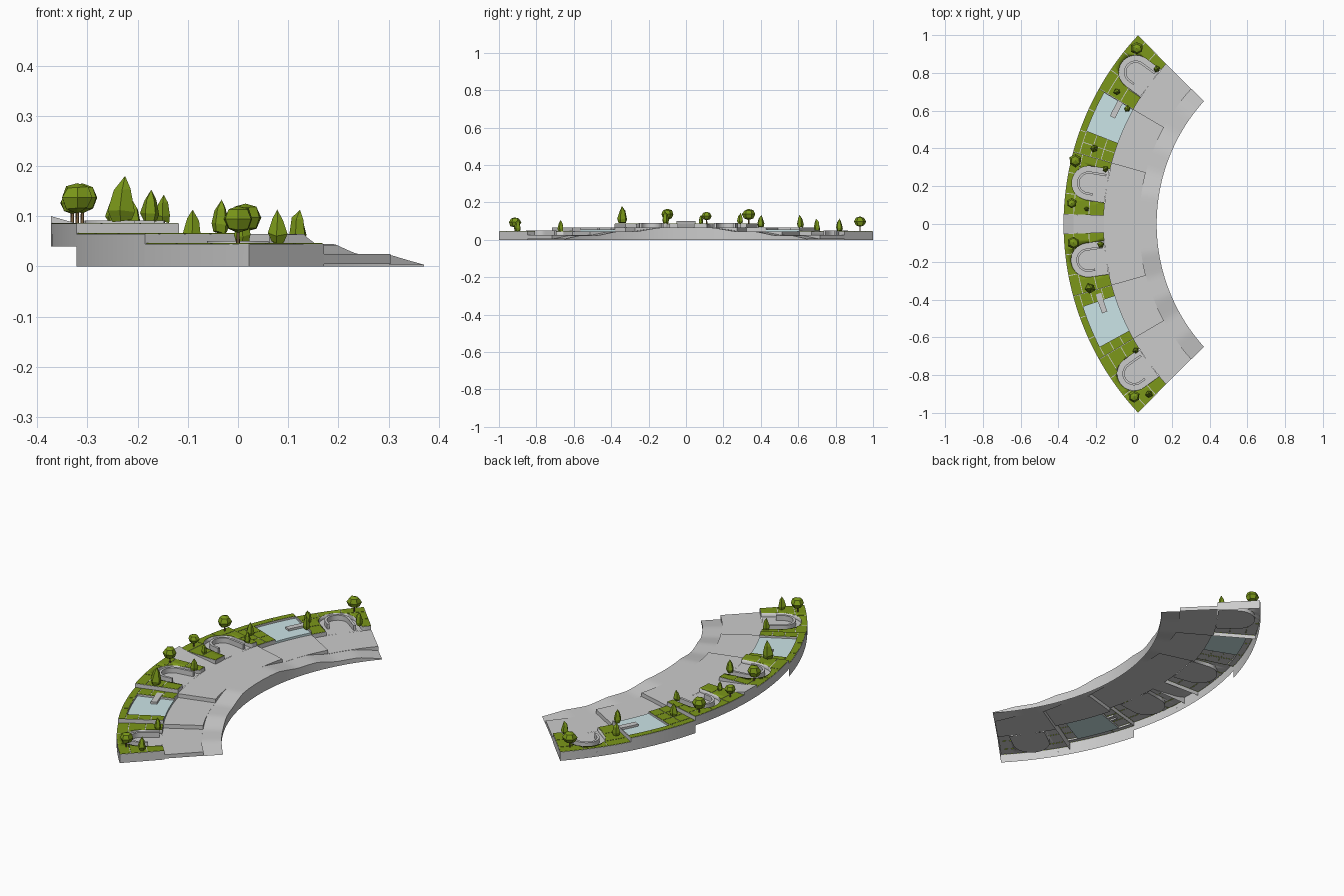
import bpy, bmesh, math, random
from mathutils import Vector, Matrix

if "Cube" in bpy.data.objects:
    bpy.data.objects.remove(bpy.data.objects["Cube"])

random.seed(4)
CX = 1.09                                  # centre of the arc on the x axis
R_IN, R_LANE, R_MID, R_POOL, R_OUT = 0.97, 1.063, 1.25, 1.428, 1.463
T1, T2, T3 = 15.0, 29.0, 42.6              # terrace limits in degrees
STEP = 0.02


def material(name, col):
    m = bpy.data.materials.new(name)
    m.diffuse_color = (*col, 1)
    m.use_nodes = True
    m.node_tree.nodes["Principled BSDF"].inputs["Base Color"].default_value = m.diffuse_color
    return m


GRASS = material("grass", (0.2, 0.31, 0.01))
WATER = material("water", (0.6, 0.78, 0.8))
LEAF = material("leaf", (0.2, 0.32, 0.01))
BARK = material("bark", (0.2, 0.12, 0.05))


def polar(r, t, z=0):
    a = math.radians(t * (1 + 0.047 * (r - 1.215)))
    return Vector((CX - r * math.cos(a), r * math.sin(a), z))


def finish(bm, name, mat=None, smooth=True):
    bmesh.ops.dissolve_degenerate(bm, dist=1e-5, edges=bm.edges[:])
    bmesh.ops.recalc_face_normals(bm, faces=bm.faces[:])
    me = bpy.data.meshes.new(name)
    bm.to_mesh(me)
    bm.free()
    ob = bpy.data.objects.new(name, me)
    bpy.context.collection.objects.link(ob)
    if mat:
        me.materials.append(mat)
    if smooth:
        bpy.ops.object.select_all(action='DESELECT')
        ob.select_set(True)
        bpy.context.view_layer.objects.active = ob
        bpy.ops.object.shade_smooth_by_angle(angle=math.radians(20))
    return ob


def height(h, r, t):
    return h(r, t) if callable(h) else h


def add_shell(bm, r0, r1, t0, t1, top, inner=None, outer=None, start=None, end=None, base=None):
    """Curved deck; each given side gets a wall down to that height, base closes it."""
    if base is not None:
        inner = outer = start = end = base
    n = max(1, round((t1 - t0) / 1.2))
    ts = [t0 + (t1 - t0) * i / n for i in range(n + 1)]

    def rail(r, h):
        return [bm.verts.new(polar(r, t, height(h, r, t))) for t in ts]

    def strip(a, b):
        for i in range(n):
            bm.faces.new((a[i], a[i + 1], b[i + 1], b[i]))
    hi0, hi1 = rail(r0, top), rail(r1, top)
    strip(hi0, hi1)
    lo0 = rail(r0, inner) if inner is not None else None
    lo1 = rail(r1, outer) if outer is not None else None
    if lo0:
        strip(lo0, hi0)
    if lo1:
        strip(hi1, lo1)
    if base is not None:
        strip(lo1, lo0)
    for i, z in ((0, start), (-1, end)):
        if z is not None:
            a = lo0[i] if base is not None else bm.verts.new(polar(r0, ts[i], z))
            b = lo1[i] if base is not None else bm.verts.new(polar(r1, ts[i], z))
            bm.faces.new((hi0[i], hi1[i], b, a))


def shell(name, *args, mat=None, **walls):
    bm = bmesh.new()
    add_shell(bm, *args, **walls)
    return finish(bm, name, mat)


def prism(name, pts, z0, z1, mat=None):
    bm = bmesh.new()
    face = bm.faces.new([bm.verts.new((p.x, p.y, z0)) for p in pts])
    if z1 > z0:
        ext = bmesh.ops.extrude_face_region(bm, geom=[face])
        bmesh.ops.translate(bm, vec=(0, 0, z1 - z0),
                            verts=[v for v in ext['geom'] if isinstance(v, bmesh.types.BMVert)])
    return finish(bm, name, mat)


def bay_path(t, rad, arm_a, arm_b):
    """U outline opening towards the road."""
    c, a = polar(1.347, t), math.radians(t)
    u, v = Vector((-math.cos(a), math.sin(a), 0)), Vector((math.sin(a), math.cos(a), 0))
    arc = [c + rad * (math.cos(q) * u + math.sin(q) * v)
           for q in [math.pi * (i / 16 - 0.5) for i in range(17)]]
    return [c - arm_a * u - rad * v] + arc + [c - arm_b * u + rad * v]


def open_below(ob):
    bm = bmesh.new()
    bm.from_mesh(ob.data)
    bmesh.ops.delete(bm, geom=[f for f in bm.faces if f.normal.z < -0.9], context='FACES')
    bm.to_mesh(ob.data)
    bm.free()


def cut(ob, t):
    c = prism("bay_cutter", bay_path(t, 0.09, 0.12, 0.12), -0.1, 0.2)
    m = ob.modifiers.new("cut", 'BOOLEAN')
    m.operation, m.solver, m.object = 'DIFFERENCE', 'EXACT', c
    bpy.context.view_layer.objects.active = ob
    bpy.ops.object.modifier_apply(modifier=m.name)
    bpy.data.objects.remove(c)
    open_below(ob)


def lane_height(r, t):
    """Inner lane: flats joined by ramps."""
    z = 0.065
    for a, b in ((8.6, T1 + 0.8), (22.7, T2), (35.9, T3)):
        z -= 0.0205 * min(1, max(0, (abs(t) - a) / (b - a)))
    return z


# road: ramped inner lane and stepped outer terraces, open underneath
shell("ramped_lane", R_IN, R_LANE, -T3, T3, lane_height, inner=0)
for name, a, b, z, walls in (
        ("road_mid", -T1, T1, 0.065, dict(start=0.045, end=0.045)),
        ("road_low_n", T1, T2, 0.045, dict(end=0.025)),
        ("road_low_s", -T2, -T1, 0.045, dict(start=0.025)),
        ("road_end_n", T2, T3, 0.025, dict(end=0.005)),
        ("road_end_s", -T3, -T2, 0.025, dict(start=0.005))):
    shell(name, R_LANE, R_MID, a, b, z, inner=lane_height, **walls)

# central entrance path with ramp
shell("entrance_path", R_MID, 1.41, -2, 2, lambda r, t: 0.065 if r < 1.3 else 0.085)
shell("entrance_ramp", 1.41, R_OUT, -2, 2, lambda r, t: 0.085 if r < 1.43 else 0.1,
      outer=0.04, start=0.085, end=0.085)


def lawn(name, zones, top):
    """Grass tiles with narrow paved joints; zones are (r0, r1, t0, t1, count)."""
    bm = bmesh.new()
    for r0, r1, t0, t1, n in zones:
        d = (t1 - t0) / n
        for i in range(n):
            add_shell(bm, r0 + 0.002, r1 - 0.002, t0 + i * d + 0.08, t0 + (i + 1) * d - 0.08,
                      top + 0.0015, base=top - 0.001)
    return finish(bm, name, GRASS)


# planted terraces with a sunken seating bay
for side, a, b, bay, z0, road in (("mid_n", 2, T1, 9.2, 0.04, 0.065),
                                  ("mid_s", -T1, -2, -8.1, 0.04, 0.065),
                                  ("end_n", T2, T3, 36.4, 0, 0.025),
                                  ("end_s", -T3, -T2, -35.8, 0, 0.025)):
    top = road + STEP
    bed = shell("planter_" + side, R_MID, R_OUT, a, b, top, base=road)
    cut(bed, bay)
    # outer skirt below the bed, with end wall on the far terraces
    bm = bmesh.new()
    n = 12
    ts = [a + (b - a) * i / n for i in range(n + 1)]
    rails = [[bm.verts.new(polar(R_OUT, t, z)) for t in ts] for z in (z0, road)]
    for i in range(n):
        bm.faces.new((rails[0][i], rails[0][i + 1], rails[1][i + 1], rails[1][i]))
    if z0 == 0:
        e = T3 if b > 0 else -T3
        bm.faces.new([bm.verts.new(polar(r, e, z)) for r, z in
                      ((R_MID, 0), (R_OUT, 0), (R_OUT, road), (R_MID, road))])
    finish(bm, "outer_wall_" + side)
    grass = lawn("lawn_" + side, [(1.41, R_OUT, a, b, 3), (1.33, 1.41, a, b, 3),
                                  (R_MID, 1.33, a, b, 4)], top)
    cut(grass, bay)
    # bay floor and curved bench
    prism("bay_floor_" + side, bay_path(bay, 0.09, 0.097, 0.097), road, road)
    bench = prism("bench_" + side, bay_path(bay, 0.062, 0.03, 0.085) +
                  bay_path(bay, 0.05, 0.03, 0.085)[::-1], road, top + 0.006)
    open_below(bench)

# pool terraces
for side, a, b, w0, w1, p0, p1 in (("n", T1, T2, 20, 28.8, 25, T2),
                                   ("s", -T2, -T1, -26.8, -17.7, -20.5, -16)):
    top, wet = 0.065, 0.056
    ends = dict(start=0.045) if a < 0 else dict()
    shell("pool_water_" + side, R_MID, R_POOL, w0, w1, wet, inner=0.045, mat=WATER)
    shell("pool_rim_" + side, R_POOL, R_OUT, a, b, top, outer=0, inner=wet,
          start=0.045 if a < 0 else None, end=0.045 if a > 0 else None)
    shell("pool_bank_a_" + side, R_MID, R_POOL, a, w0, top, inner=0.045, end=wet, **ends)
    shell("pool_bank_b_" + side, R_MID, R_POOL, w1, b, top, inner=0.045, start=wet,
          end=0.045 if a > 0 else None)
    open_below(shell("pier_" + side, 1.315, 1.345, p0, p1, top + 0.002, base=wet))
    zones = [(R_POOL, R_OUT, a, b, 3)]
    for q0, q1 in ((a, w0), (w1, b)):
        if q1 - q0 > 1:
            n = 2 if q1 - q0 > 4 else 1
            d = (R_POOL - R_MID) / 3
            zones += [(R_MID + k * d, R_MID + k * d + d, q0, q1, n) for k in range(3)]
    open_below(lawn("pool_lawn_" + side, zones, top))


def ground(x, y):
    t = abs(math.degrees(math.atan2(y, CX - x)))
    return 0.085 if t < T1 else 0.065 if t < T2 else 0.045


# conical trees: faceted spindles
def cone_tree(x, y, s=1.0):
    bm = bmesh.new()
    rings = []
    for r, z in ((0.014, 0.003), (0.019, 0.018), (0.012, 0.048)):
        rings.append([bm.verts.new((r * random.uniform(0.85, 1.15) * math.cos(k * math.tau / 5),
                                    r * random.uniform(0.85, 1.15) * math.sin(k * math.tau / 5),
                                    z + random.uniform(-0.003, 0.004))) for k in range(5)])
    tip = bm.verts.new((0.004, 0, 0.068))
    for lo, hi in zip(rings, rings[1:]):
        for k in range(5):
            bm.faces.new((lo[k], lo[(k + 1) % 5], hi[(k + 1) % 5], hi[k]))
    for k in range(5):
        bm.faces.new((rings[-1][k], rings[-1][(k + 1) % 5], tip))
    bm.faces.new(rings[0][::-1])
    ob = finish(bm, "cone_tree", LEAF, False)
    ob.matrix_world = (Matrix.Translation((x, y, ground(x, y))) @
                       Matrix.Rotation(random.random() * 6, 4, 'Z') @ Matrix.Scale(s, 4))


# round trees: faceted crown on a short trunk
def round_tree(x, y, s=1.0):
    z = ground(x, y)
    bm = bmesh.new()
    bmesh.ops.create_uvsphere(bm, u_segments=6, v_segments=4, radius=0.034)
    for v in bm.verts:
        v.co *= random.uniform(0.9, 1.08)
        v.co.z *= 0.88
    crown = finish(bm, "tree_crown", LEAF, False)
    crown.location, crown.scale = (x, y, z + 0.052 * s), (s, s, s)
    bm = bmesh.new()
    bmesh.ops.create_cone(bm, cap_ends=True, segments=5, radius1=0.004, radius2=0.003, depth=0.03)
    trunk = finish(bm, "tree_trunk", BARK, False)
    trunk.location = (x, y, z + 0.015)


for p in ((0.015, 0.93), (-0.31, 0.335), (-0.33, 0.11, 0.8), (-0.32, -0.1), (0.0, -0.915, 0.95)):
    round_tree(*p)
for p in ((0.12, 0.82), (-0.09, 0.70), (-0.035, 0.61), (-0.21, 0.40), (-0.15, 0.29, 0.85),
          (-0.25, 0.08, 0.7), (-0.175, -0.11), (-0.23, -0.34, 1.4), (0.01, -0.67, 0.9),
          (0.08, -0.90)):
    cone_tree(*p)
